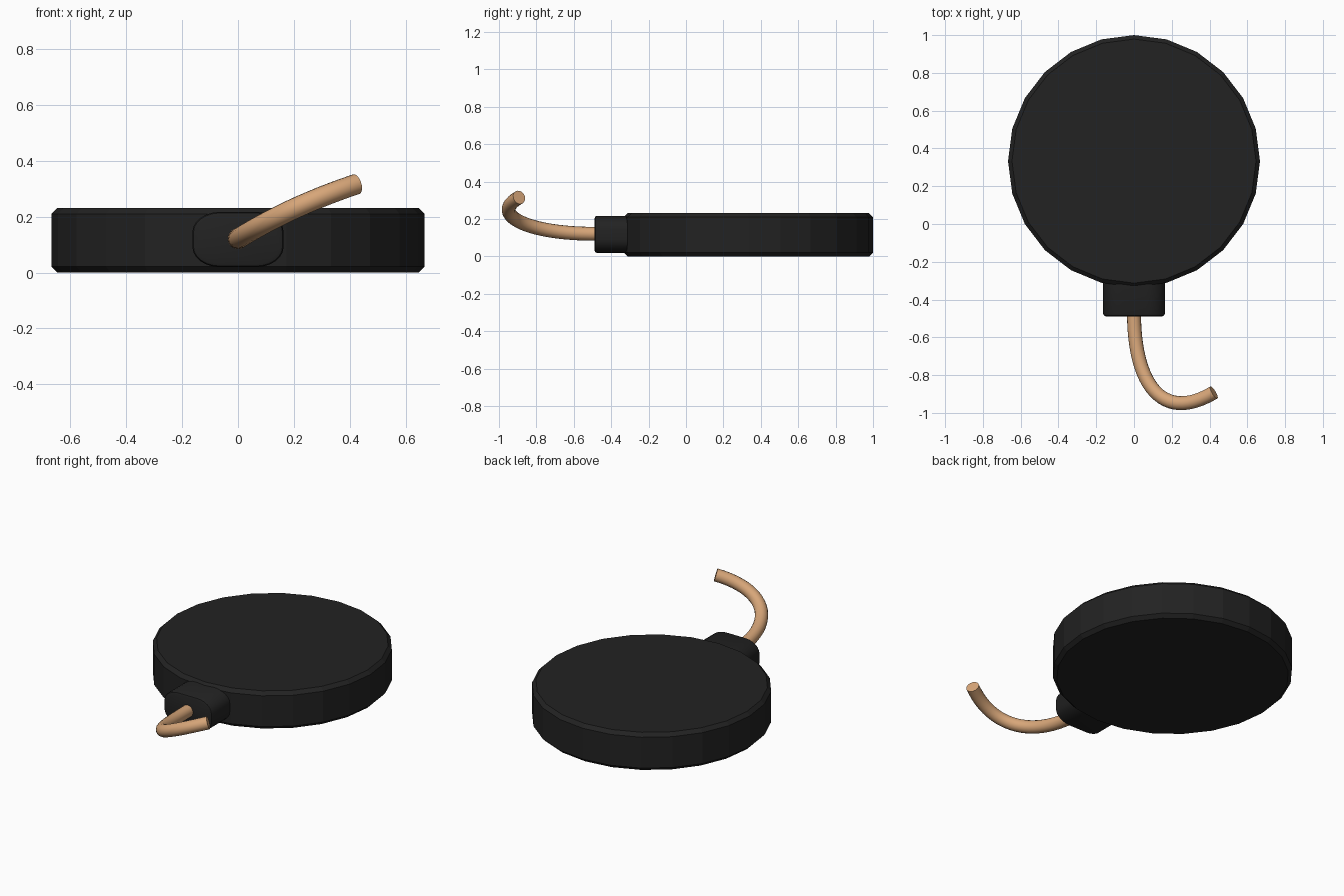
import bpy, bmesh, math
from mathutils import Vector

if "Cube" in bpy.data.objects:
    bpy.data.objects.remove(bpy.data.objects["Cube"])


def material(name, rgb):
    m = bpy.data.materials.new(name)
    m.diffuse_color = (*rgb, 1)
    m.use_nodes = True
    m.node_tree.nodes["Principled BSDF"].inputs["Base Color"].default_value = m.diffuse_color
    return m


black = material("black plastic", (0.016, 0.016, 0.016))
copper = material("copper tan", (0.68, 0.38, 0.19))


def loft(name, rings, mat):
    """Capped solid through rings of equal point count."""
    bm = bmesh.new()
    vr = [[bm.verts.new(p) for p in r] for r in rings]
    n = len(vr[0])
    for a, b in zip(vr, vr[1:]):
        for i in range(n):
            j = (i + 1) % n
            bm.faces.new((a[i], a[j], b[j], b[i]))
    bm.faces.new(vr[0][::-1])
    bm.faces.new(vr[-1])
    bmesh.ops.recalc_face_normals(bm, faces=bm.faces)
    me = bpy.data.meshes.new(name)
    bm.to_mesh(me)
    bm.free()
    ob = bpy.data.objects.new(name, me)
    bpy.context.collection.objects.link(ob)
    me.materials.append(mat)
    return ob


def smooth(ob):
    bpy.ops.object.select_all(action='DESELECT')
    ob.select_set(True)
    bpy.context.view_layer.objects.active = ob
    bpy.ops.object.shade_smooth_by_angle(angle=math.radians(35))


# 24-sided disc with chamfered rims
def circle(r, z):
    return [(r * math.cos(i * math.tau / 24), 0.333 + r * math.sin(i * math.tau / 24), z)
            for i in range(24)]


loft("disc_body", [circle(0.646, 0), circle(0.667, 0.021),
                   circle(0.667, 0.21), circle(0.646, 0.231)], black)


# Rounded cable collar at the front
def collar_ring(y, inset):
    pts = []
    for sx, sz, start in ((1, 1, 0), (-1, 1, 90), (-1, -1, 180), (1, -1, 270)):
        for k in range(7):
            a = math.radians(start + k * 15)
            pts.append((sx * 0.063 + (0.1 - inset) * math.cos(a), y,
                        0.118 + sz * 0.027 + (0.072 - inset) * math.sin(a)))
    return pts


smooth(loft("cable_collar", [collar_ring(-0.24, 0), collar_ring(-0.476, 0),
                             collar_ring(-0.485, 0.004), collar_ring(-0.489, 0.014)], black))

# Bent wire swept along a cubic curve
P = [Vector(p) for p in ((0, -0.47, 0.121), (0, -0.85, 0.118),
                         (0.15, -1.055, 0.225), (0.423, -0.892, 0.316))]
rings, side = [], Vector((1, 0, 0))
for k in range(25):
    t = k / 24
    u = 1 - t
    c = u**3 * P[0] + 3 * u * u * t * P[1] + 3 * u * t * t * P[2] + t**3 * P[3]
    d = (u * u * (P[1] - P[0]) + 2 * u * t * (P[2] - P[1]) + t * t * (P[3] - P[2])).normalized()
    side = (side - d * side.dot(d)).normalized()
    up = d.cross(side)
    rings.append([c + 0.037 * (side * math.cos(i * math.tau / 16) + up * math.sin(i * math.tau / 16))
                  for i in range(16)])
smooth(loft("bent_wire", rings, copper))
